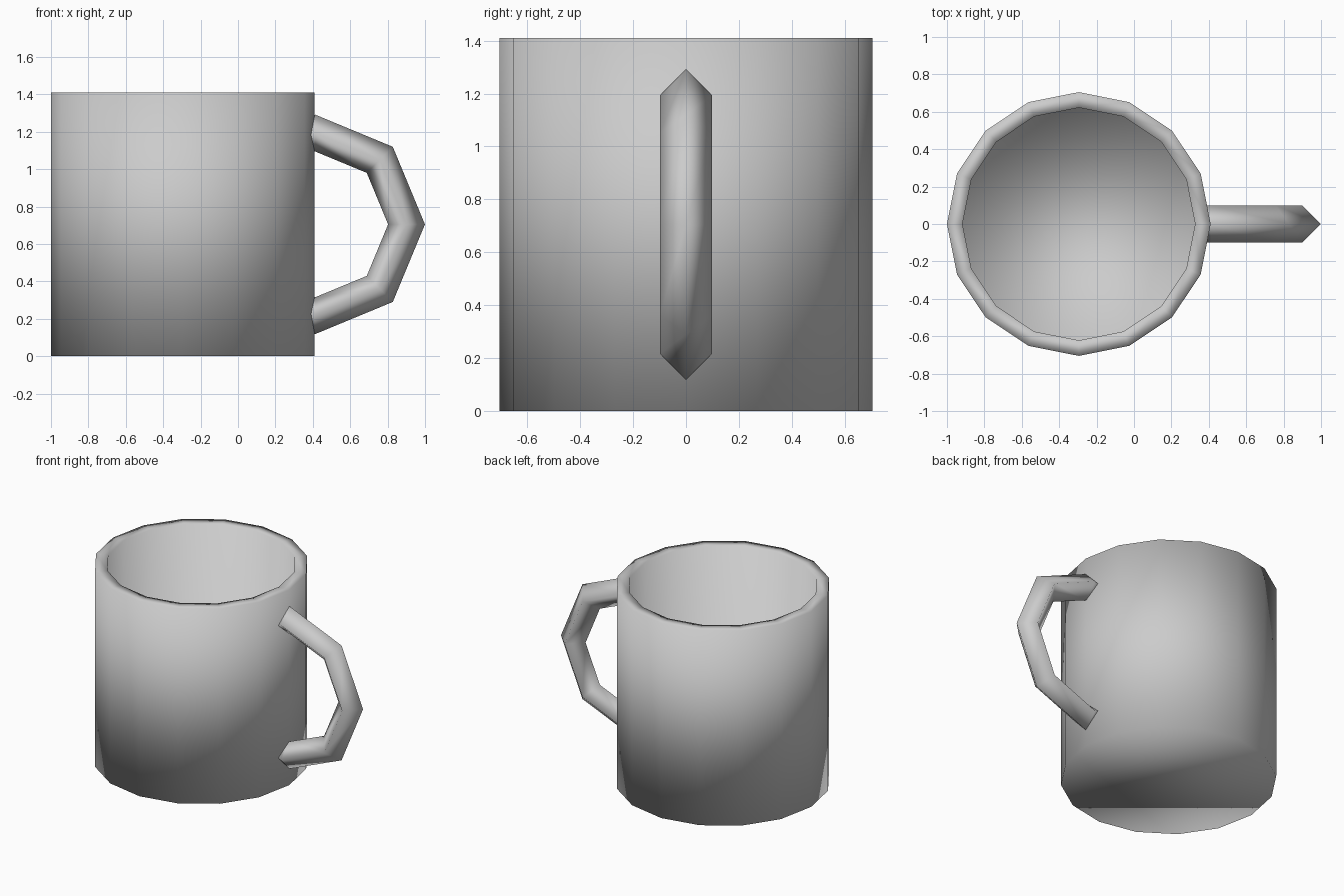
import bpy, bmesh
from math import cos, sin, pi, radians

if "Cube" in bpy.data.objects:
    bpy.data.objects.remove(bpy.data.objects["Cube"])

CUP_X, R_OUT, R_IN = -0.295, 0.705, 0.622
HEIGHT, FLOOR = 1.41, 0.083


def make_object(name, rings):
    """Skin a list of vertex rings, cap both ends and shade smooth."""
    bm = bmesh.new()
    loops = [[bm.verts.new(p) for p in ring] for ring in rings]
    n = len(loops[0])
    for a, b in zip(loops, loops[1:]):
        for i in range(n):
            j = (i + 1) % n
            bm.faces.new((a[i], a[j], b[j], b[i]))
    bm.faces.new(loops[0])
    bm.faces.new(loops[-1])
    bmesh.ops.recalc_face_normals(bm, faces=bm.faces)
    for f in bm.faces:
        f.smooth = True
    mesh = bpy.data.meshes.new(name)
    bm.to_mesh(mesh)
    bm.free()
    obj = bpy.data.objects.new(name, mesh)
    bpy.context.collection.objects.link(obj)
    return obj


# 16-sided cup: outer wall, flat rim, inner wall, floor
profile = [(R_OUT, 0), (R_OUT, HEIGHT), (R_IN, HEIGHT), (R_IN, FLOOR)]
make_object("cup_body", [
    [(CUP_X + r * cos(2 * pi * i / 16), r * sin(2 * pi * i / 16), z) for i in range(16)]
    for r, z in profile])

# Handle: half of an octagonal ring with a diamond section, ends sunk in the wall
HX, HZ, MAJOR, MINOR = 0.413, HEIGHT / 2, 0.488, 0.0985


def diamond(angle):
    ring = []
    for k in range(4):
        r = MAJOR + MINOR * cos(k * pi / 2)
        ring.append((HX + r * cos(angle), MINOR * sin(k * pi / 2), HZ + r * sin(angle)))
    return ring


def sunk_end(side):
    # part-way along the next octagon side, just inside the cup wall
    a, b = diamond(side * pi / 2), diamond(side * 3 * pi / 4)
    t = 0.13
    return [tuple(p + (q - p) * t for p, q in zip(u, v)) for u, v in zip(a, b)]


arc = [diamond(radians(d)) for d in (-90, -45, 0, 45, 90)]
make_object("handle", [sunk_end(-1)] + arc + [sunk_end(1)])
